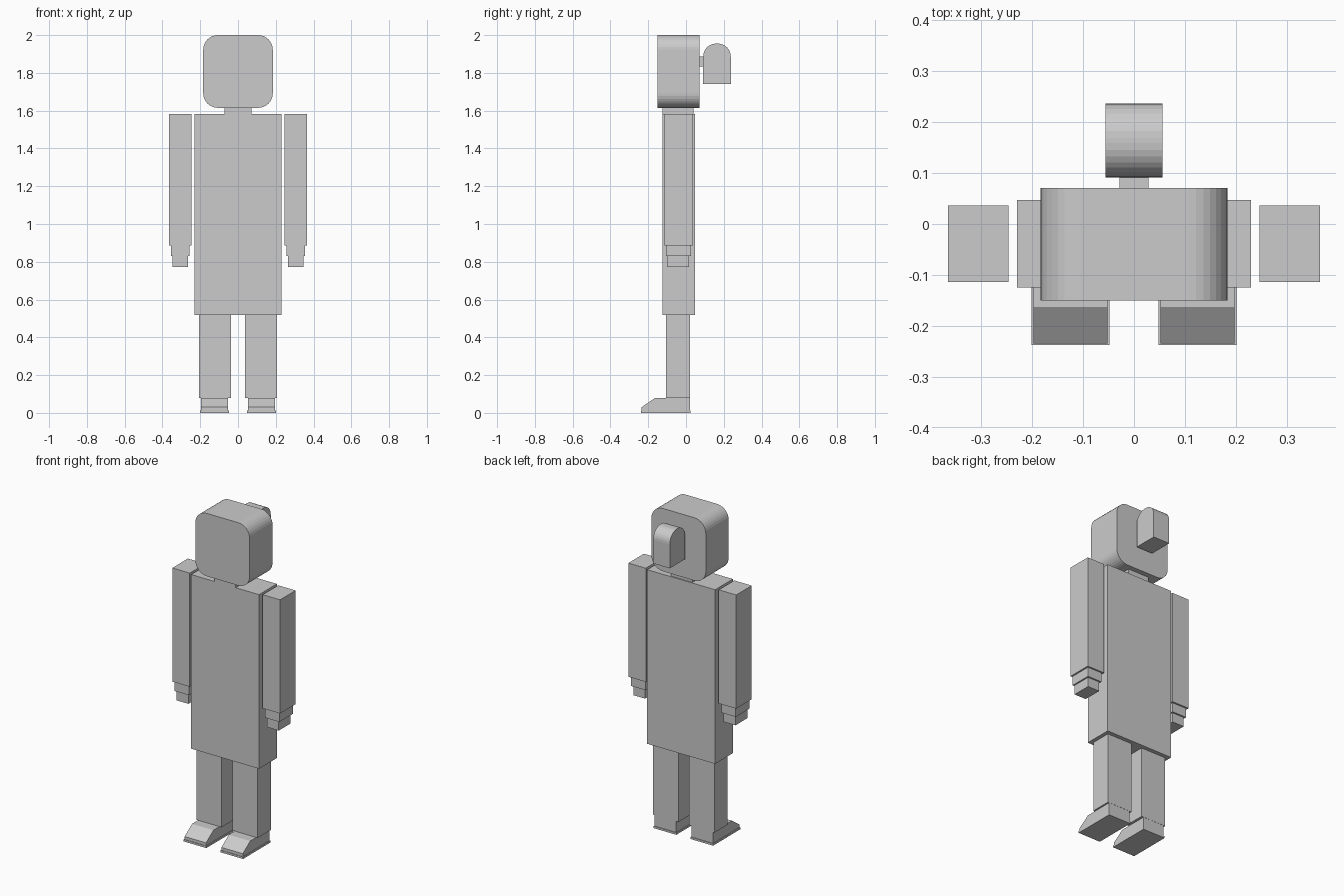
import bpy
import bmesh
import math

cube = bpy.data.objects.get("Cube")
if cube:
    bpy.data.objects.remove(cube, do_unlink=True)

# Single light grey material
grey = bpy.data.materials.new("light grey")
grey.use_nodes = True
GREY = (0.6, 0.6, 0.6, 1.0)
grey.diffuse_color = GREY
grey.node_tree.nodes["Principled BSDF"].inputs["Base Color"].default_value = GREY


def prism(name, profile, axis, lo, hi):
    """Extrude a closed 2D profile along x (profile is y, z) or y (profile is x, z)."""
    bm = bmesh.new()
    verts = [bm.verts.new((lo, a, b) if axis == "x" else (a, lo, b)) for a, b in profile]
    face = bm.faces.new(verts)
    moved = bmesh.ops.extrude_face_region(bm, geom=[face])["geom"]
    offset = (hi - lo, 0, 0) if axis == "x" else (0, hi - lo, 0)
    bmesh.ops.translate(bm, vec=offset, verts=[v for v in moved if isinstance(v, bmesh.types.BMVert)])
    bmesh.ops.recalc_face_normals(bm, faces=bm.faces)
    mesh = bpy.data.meshes.new(name)
    bm.to_mesh(mesh)
    bm.free()
    mesh.materials.append(grey)
    obj = bpy.data.objects.new(name, mesh)
    bpy.context.collection.objects.link(obj)
    return obj


def box(name, x, y, z):
    profile = [(y[0], z[0]), (y[1], z[0]), (y[1], z[1]), (y[0], z[1])]
    return prism(name, profile, "x", *x)


def rounded(a, b, r_low, r_high, steps=8):
    """Rectangle profile with separate corner radii at the bottom and the top."""
    corners = [(a[0], b[0], 1, 1, r_low, 180), (a[1], b[0], -1, 1, r_low, 270),
               (a[1], b[1], -1, -1, r_high, 0), (a[0], b[1], 1, -1, r_high, 90)]
    points = []
    for ca, cb, sa, sb, r, start in corners:
        if r == 0:
            points.append((ca, cb))
            continue
        for i in range(steps + 1):
            t = math.radians(start + 90 * i / steps)
            points.append((ca + sa * r + r * math.cos(t), cb + sb * r + r * math.sin(t)))
    return points


# Head, neck and torso
prism("head", rounded((-0.184, 0.184), (1.615, 2.0), 0.077, 0.077), "y", -0.15, 0.071)
box("neck", (-0.072, 0.072), (-0.125, 0.04), (1.583, 1.615))
box("torso", (-0.23, 0.23), (-0.125, 0.047), (0.517, 1.583))

# Hair bun with its short tie
box("hair_tie", (-0.028, 0.028), (0.071, 0.091), (1.835, 1.888))
prism("hair_bun", rounded((0.091, 0.237), (1.74, 1.955), 0, 0.068), "x", -0.056, 0.056)

# Arms and legs, mirrored to both sides
for side, s in (("left", 1), ("right", -1)):
    def span(a, b):
        return tuple(sorted((s * a, s * b)))

    box(side + "_arm", span(0.247, 0.365), (-0.114, 0.036), (0.887, 1.583))
    box(side + "_cuff", span(0.257, 0.355), (-0.107, 0.026), (0.83, 0.887))
    box(side + "_hand", span(0.266, 0.346), (-0.1, 0.016), (0.772, 0.83))
    box(side + "_leg", span(0.037, 0.207), (-0.105, 0.022), (0.08, 0.517))
    # Shoe with sloping toe, on a thin wider sole
    shoe = [(-0.235, 0.012), (0.021, 0.012), (0.021, 0.08), (-0.163, 0.08), (-0.235, 0.03)]
    prism(side + "_shoe", shoe, "x", *span(0.052, 0.197))
    box(side + "_sole", span(0.048, 0.201), (-0.238, 0.025), (0.0, 0.012))
